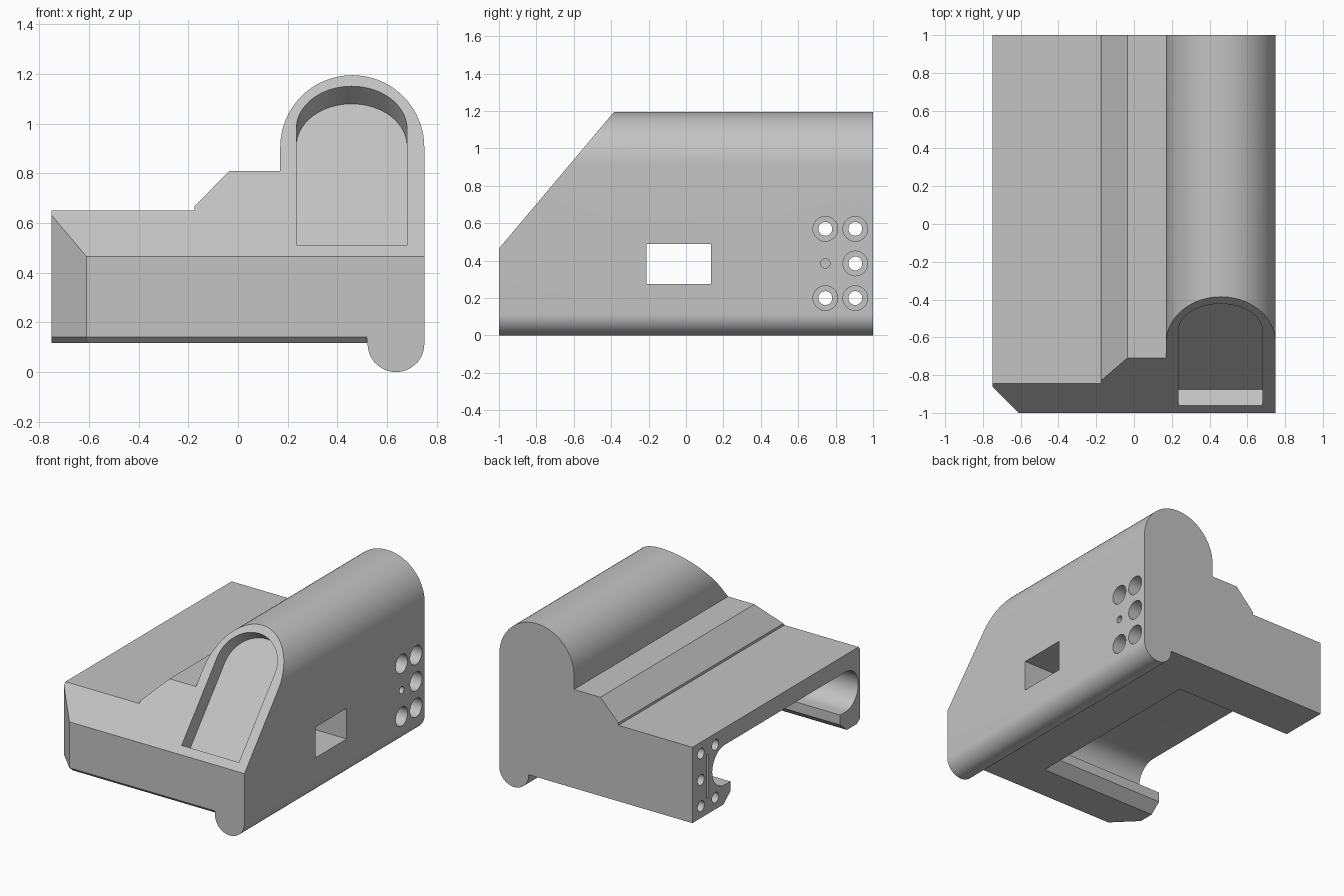
import bpy, bmesh, math
from mathutils import Vector

old = bpy.data.objects.get("Cube")
if old:
    bpy.data.objects.remove(old, do_unlink=True)

X, Y, Z = Vector((1, 0, 0)), Vector((0, 1, 0)), Vector((0, 0, 1))

grey = bpy.data.materials.new("light_grey")
grey.use_nodes = True
grey.diffuse_color = (0.55, 0.55, 0.55, 1)
grey.node_tree.nodes["Principled BSDF"].inputs["Base Color"].default_value = grey.diffuse_color


def arc(cx, cy, r, start, end, n=40):
    """Points on an arc, angles in degrees."""
    angles = [math.radians(start + (end - start) * i / n) for i in range(n + 1)]
    return [(cx + r * math.cos(a), cy + r * math.sin(a)) for a in angles]


def prism(name, pts, origin, u, v, sweep):
    """Extrude a profile drawn on axes u, v along the sweep vector."""
    bm = bmesh.new()
    face = bm.faces.new([bm.verts.new(origin + u * a + v * b) for a, b in pts])
    top = bmesh.ops.extrude_face_region(bm, geom=[face])["geom"]
    bmesh.ops.translate(bm, vec=sweep, verts=[g for g in top if isinstance(g, bmesh.types.BMVert)])
    bmesh.ops.recalc_face_normals(bm, faces=bm.faces)
    mesh = bpy.data.meshes.new(name)
    bm.to_mesh(mesh)
    bm.free()
    mesh.materials.append(grey)
    obj = bpy.data.objects.new(name, mesh)
    bpy.context.collection.objects.link(obj)
    return obj


def along_x(name, pts, x0, x1):
    return prism(name, pts, X * x0, Y, Z, X * (x1 - x0))


def cut(cutter):
    """Subtract a cutter from the body, then discard it."""
    cutter.hide_render = True
    mod = body.modifiers.new(cutter.name, "BOOLEAN")
    mod.operation = "DIFFERENCE"
    mod.solver = "EXACT"
    mod.object = cutter
    bpy.ops.object.modifier_apply(modifier=mod.name)
    bpy.data.objects.remove(cutter, do_unlink=True)


# Body: stepped cross-section with a round hump and a round foot
section = [(-0.75, 0.117), (-0.75, 0.65), (-0.175, 0.65), (-0.175, 0.667), (-0.035, 0.81), (0.17, 0.81)]
section += arc(0.46, 0.905, 0.29, 180, 0)
section += arc(0.636, 0.114, 0.114, 0, -180)
section += [(0.522, 0.117)]
body = prism("housing_body", section, -Y, X, Z, Y * 2)
bpy.context.view_layer.objects.active = body
body.select_set(True)

# Sloping front
slope = Vector((0, 0.615, 0.73)).normalized()
inward = Vector((0, slope.z, -slope.y))
foot = Vector((0, -1, 0.465))
cut(prism("slope_cutter", [(-0.2, 0), (1.2, 0), (1.2, -1), (-0.2, -1)],
          foot - X, slope, inward, X * 2))

# Cut front corner and thin bevels under the front edges
cut(prism("corner_cutter", [(-0.85, -0.76), (-0.51, -1.1), (-0.9, -1.15)], Z * 0, X, Y, Z))
bevel = [(-0.05, 0.192), (0.075, 0.067), (-0.05, 0.067)]
cut(prism("front_bevel_cutter", bevel, Vector((-0.9, -1, 0)), Y, Z, X * 1.42))
diagonal = (X - Y).normalized()
cut(prism("corner_bevel_cutter", bevel, Vector((-0.75, -0.86, 0)) - diagonal * 0.2,
          (X + Y).normalized(), Z, diagonal * 0.6))

# Arched recess in the slope
w = 0.2225
arch = [(-w, 0), (w, 0)] + arc(0, 0.614, w, 0, 180)
cut(prism("recess_cutter", arch, foot + slope * 0.06 + X * 0.4575 - inward * 0.1,
          X, slope, inward * 0.21))

# Round-ended channel, open to the side and underneath
mid, r, cz = -0.03, 0.14, 0.39
half = [(0.685, 0.05), (0.685, 0.117), (0.61, 0.18), (0.61, 0.25)] + arc(0.67, cz, r, -90, 90)
channel = [(mid + y, z) for y, z in half] + [(mid - y, z) for y, z in reversed(half)]
cut(along_x("channel_cutter", channel, -0.9, 0.16))

# Rectangular window through the tall side into the channel
cut(along_x("window_cutter", [(-0.21, 0.275), (0.135, 0.275), (0.135, 0.49), (-0.21, 0.49)], 0.1, 0.9))

# Counterbored through holes, and one small blind hole
for y in (0.745, 0.905):
    for z in (0.2, 0.385, 0.57):
        if (y, z) == (0.745, 0.385):
            cut(along_x("pin_hole_cutter", arc(y, z, 0.025, 0, 345, 23), 0.5, 0.9))
            continue
        cut(along_x("hole_cutter", arc(y, z, 0.037, 0, 348.75, 31), -0.9, 0.9))
        cut(along_x("counterbore_cutter", arc(y, z, 0.066, 0, 348.75, 31), 0.4, 0.9))

# Narrow slot between the holes on the low end
cut(along_x("slot_cutter", [(0.823, 0.23), (0.841, 0.23), (0.841, 0.535), (0.823, 0.535)], -0.9, -0.55))

bpy.ops.object.shade_smooth_by_angle(angle=math.radians(25))
